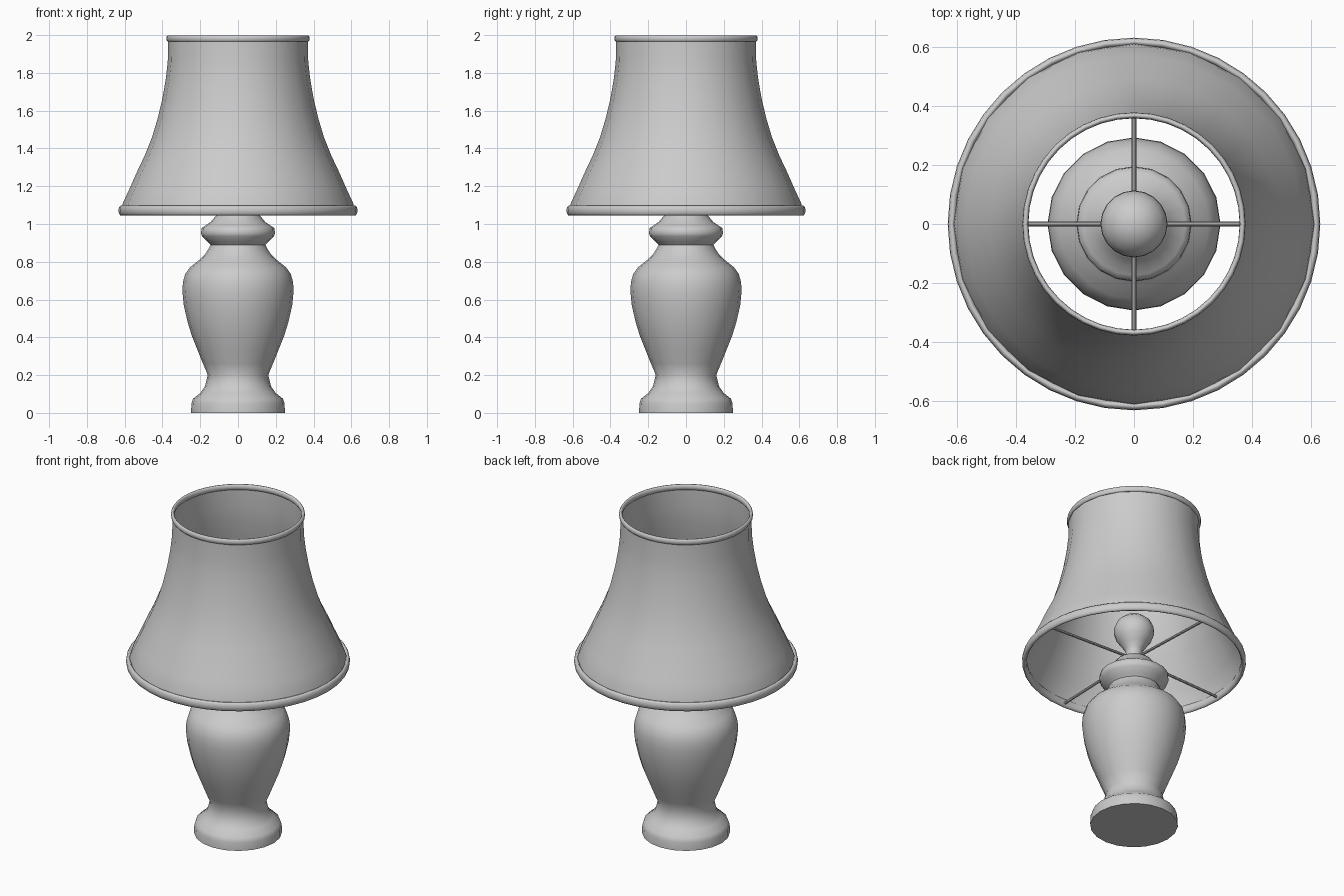
import bpy
import bmesh
from math import sin, cos, pi, radians
from mathutils import Vector

if "Cube" in bpy.data.objects:
    bpy.data.objects.remove(bpy.data.objects["Cube"])


def lathe(name, profile, sides=20, closed=False, sharp=40):
    """Revolve (radius, height) points about z; zero radius makes a pole."""
    bm = bmesh.new()
    rings = []
    for r, z in profile:
        if r == 0:
            rings.append([bm.verts.new((0, 0, z))] * sides)
        else:
            rings.append([bm.verts.new((r * cos(2 * pi * i / sides),
                                        r * sin(2 * pi * i / sides), z))
                          for i in range(sides)])
    pairs = list(zip(rings, rings[1:]))
    if closed:
        pairs.append((rings[-1], rings[0]))
    for a, b in pairs:
        for i in range(sides):
            j = (i + 1) % sides
            quad = list(dict.fromkeys((a[i], a[j], b[j], b[i])))
            bm.faces.new(quad)
    bmesh.ops.recalc_face_normals(bm, faces=bm.faces[:])
    mesh = bpy.data.meshes.new(name)
    bm.to_mesh(mesh)
    bm.free()
    ob = bpy.data.objects.new(name, mesh)
    bpy.context.collection.objects.link(ob)
    smooth(ob, sharp)
    return ob


def smooth(ob, angle=40):
    bpy.ops.object.select_all(action='DESELECT')
    ob.select_set(True)
    bpy.context.view_layer.objects.active = ob
    bpy.ops.object.shade_smooth_by_angle(angle=radians(angle))


def trim(name, radius, z, half_w, half_h):
    """Rounded band with an elliptical section."""
    section = [(radius + half_w * cos(2 * pi * k / 10),
                z + half_h * sin(2 * pi * k / 10)) for k in range(10)]
    return lathe(name, section, sides=40, closed=True, sharp=60)


# turned vase-shaped body with foot and collar
lathe("lamp_base", [
    (0, 0), (0.248, 0), (0.247, 0.05), (0.238, 0.075), (0.20, 0.105),
    (0.175, 0.14), (0.16, 0.20), (0.185, 0.26), (0.215, 0.335),
    (0.245, 0.41), (0.268, 0.485), (0.287, 0.57), (0.294, 0.64),
    (0.292, 0.69), (0.28, 0.735), (0.255, 0.77), (0.205, 0.81),
    (0.175, 0.84), (0.155, 0.87), (0.145, 0.89), (0.16, 0.905),
    (0.19, 0.935), (0.196, 0.95), (0.193, 0.978), (0.175, 0.99),
    (0.145, 1.01), (0.12, 1.04), (0.10, 1.065), (0.06, 1.075), (0, 1.075)],
    sharp=50)

# bulb and its socket
lathe("bulb", [
    (0, 1.07), (0.052, 1.07), (0.052, 1.095), (0.044, 1.11), (0.05, 1.14),
    (0.075, 1.175), (0.10, 1.21), (0.114, 1.25), (0.112, 1.28),
    (0.095, 1.32), (0.06, 1.35), (0.03, 1.362), (0, 1.366)])

# flared open shade
lathe("shade", [
    (0.618, 1.06), (0.61, 1.11), (0.575, 1.185), (0.54, 1.265),
    (0.495, 1.36), (0.455, 1.46), (0.425, 1.56), (0.40, 1.665),
    (0.382, 1.77), (0.372, 1.86), (0.37, 1.985)])

# shade edge bands
trim("shade_bottom_trim", 0.619, 1.071, 0.014, 0.027)
trim("shade_top_trim", 0.369, 1.982, 0.01, 0.018)

# four wires carrying the shade
for i in range(4):
    d = Vector((cos(i * pi / 2), sin(i * pi / 2), 0))
    a = d * 0.03 + Vector((0, 0, 1.085))
    b = d * 0.615 + Vector((0, 0, 1.065))
    bpy.ops.mesh.primitive_cylinder_add(vertices=8, radius=0.008,
                                        depth=(b - a).length,
                                        location=(a + b) / 2)
    wire = bpy.context.object
    wire.name = f"shade_wire_{i + 1}"
    wire.rotation_euler = (b - a).to_track_quat('Z', 'Y').to_euler()
    smooth(wire)
